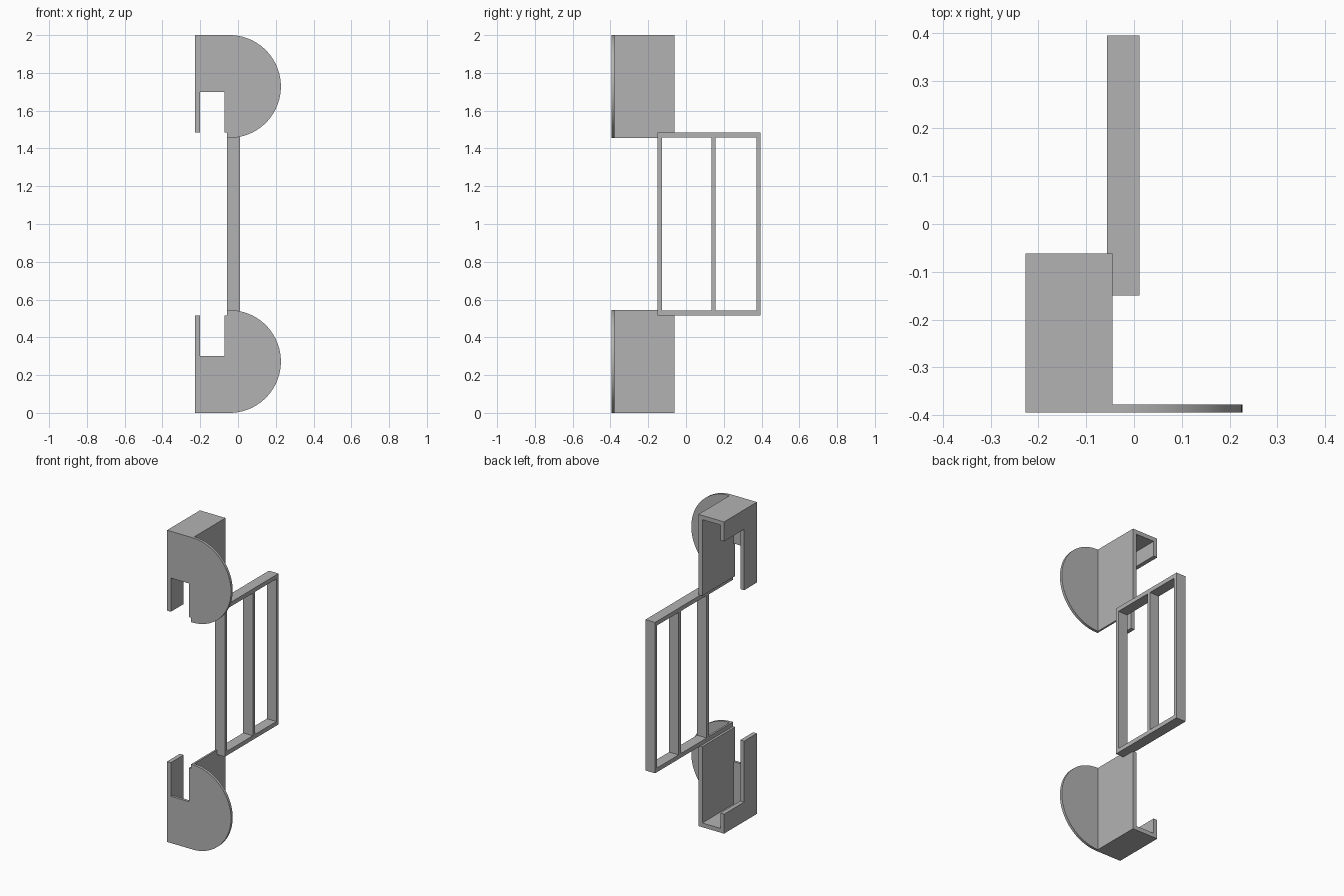
import bpy, bmesh, math
from mathutils import Vector

cube = bpy.data.objects.get("Cube")
if cube:
    bpy.data.objects.remove(cube)

grey = bpy.data.materials.new("plain_grey")
grey.use_nodes = True
colour = (0.45, 0.45, 0.45, 1)
grey.diffuse_color = colour
grey.node_tree.nodes["Principled BSDF"].inputs["Base Color"].default_value = colour


def finish(name, bm, smooth=False):
    bmesh.ops.recalc_face_normals(bm, faces=bm.faces[:])
    mesh = bpy.data.meshes.new(name)
    bm.to_mesh(mesh)
    bm.free()
    mesh.materials.append(grey)
    obj = bpy.data.objects.new(name, mesh)
    bpy.context.collection.objects.link(obj)
    if smooth:
        bpy.ops.object.select_all(action='DESELECT')
        obj.select_set(True)
        bpy.context.view_layer.objects.active = obj
        bpy.ops.object.shade_smooth_by_angle(angle=math.radians(30))
    return obj


def extrude(name, points, axis, start, end, flip=False, smooth=False):
    """Extrude a profile along x or y; flip mirrors it about mid height."""
    bm = bmesh.new()
    verts = []
    for u, z in points:
        z = 2 - z if flip else z
        verts.append(bm.verts.new((start, u, z) if axis == 'x' else (u, start, z)))
    face = bm.faces.new(verts)
    moved = bmesh.ops.extrude_face_region(bm, geom=[face])["geom"]
    step = Vector((end - start, 0, 0) if axis == 'x' else (0, end - start, 0))
    bmesh.ops.translate(bm, vec=step,
                        verts=[g for g in moved if isinstance(g, bmesh.types.BMVert)])
    return finish(name, bm, smooth)


def rect(u0, u1, z0, z1):
    return [(u0, z0), (u1, z0), (u1, z1), (u0, z1)]


# Shared dimensions
LEFT, RIGHT, RADIUS = -0.227, -0.045, 0.272
FRONT, PLATE_BACK, BACK = -0.395, -0.378, -0.062
WALL = 0.027
INNER_L, INNER_R = LEFT + WALL, RIGHT - WALL
F_LEFT, F_RIGHT, F_FRONT, F_BACK = -0.057, 0.011, -0.15, 0.395
F_TOP, F_INNER = 1.484, 1.457
LOW = 2 - 2 * RADIUS

# Rounded front plate with a slot
arc = [(RIGHT + RADIUS * math.sin(math.pi * i / 48),
        2 - RADIUS + RADIUS * math.cos(math.pi * i / 48)) for i in range(49)]
plate = [(LEFT, 2)] + arc + [
    (F_LEFT, LOW), (F_LEFT, F_TOP), (INNER_R, F_TOP), (INNER_R, 1.7),
    (INNER_L, 1.7), (INNER_L, F_TOP), (LEFT, F_TOP)]

# Outer side wall, cut away at the rear
outer = [(PLATE_BACK, 2), (BACK, 2), (BACK, 1.875), (-0.265, 1.875),
         (-0.265, F_TOP), (PLATE_BACK, F_TOP)]

# Inner side wall and its lower lip, which meets the frame
inner = rect(PLATE_BACK, BACK, F_TOP, 2)
lip = rect(PLATE_BACK, F_FRONT, LOW, F_TOP)

for prefix, flip in (("upper", False), ("lower", True)):
    extrude(prefix + "_front_plate", plate, 'y', FRONT, PLATE_BACK, flip, True)
    extrude(prefix + "_outer_wall", outer, 'x', LEFT, INNER_L, flip)
    extrude(prefix + "_inner_wall", inner, 'x', INNER_R, RIGHT, flip)
    extrude(prefix + "_wall_lip", lip, 'x', F_LEFT, RIGHT, flip)
    extrude(prefix + "_end_panel", rect(PLATE_BACK, BACK, 2 - WALL, 2),
            'x', INNER_L, INNER_R, flip)
    extrude(prefix + "_frame_rail", rect(F_FRONT, F_BACK, F_INNER, F_TOP),
            'x', F_LEFT, F_RIGHT, flip)

# Frame posts
POST = 0.022
for name, y in (("front_post", F_FRONT), ("middle_post", 0.134),
                ("rear_post", F_BACK - POST)):
    extrude(name, rect(y, y + POST, 2 - F_INNER, F_INNER), 'x', F_LEFT, F_RIGHT)
